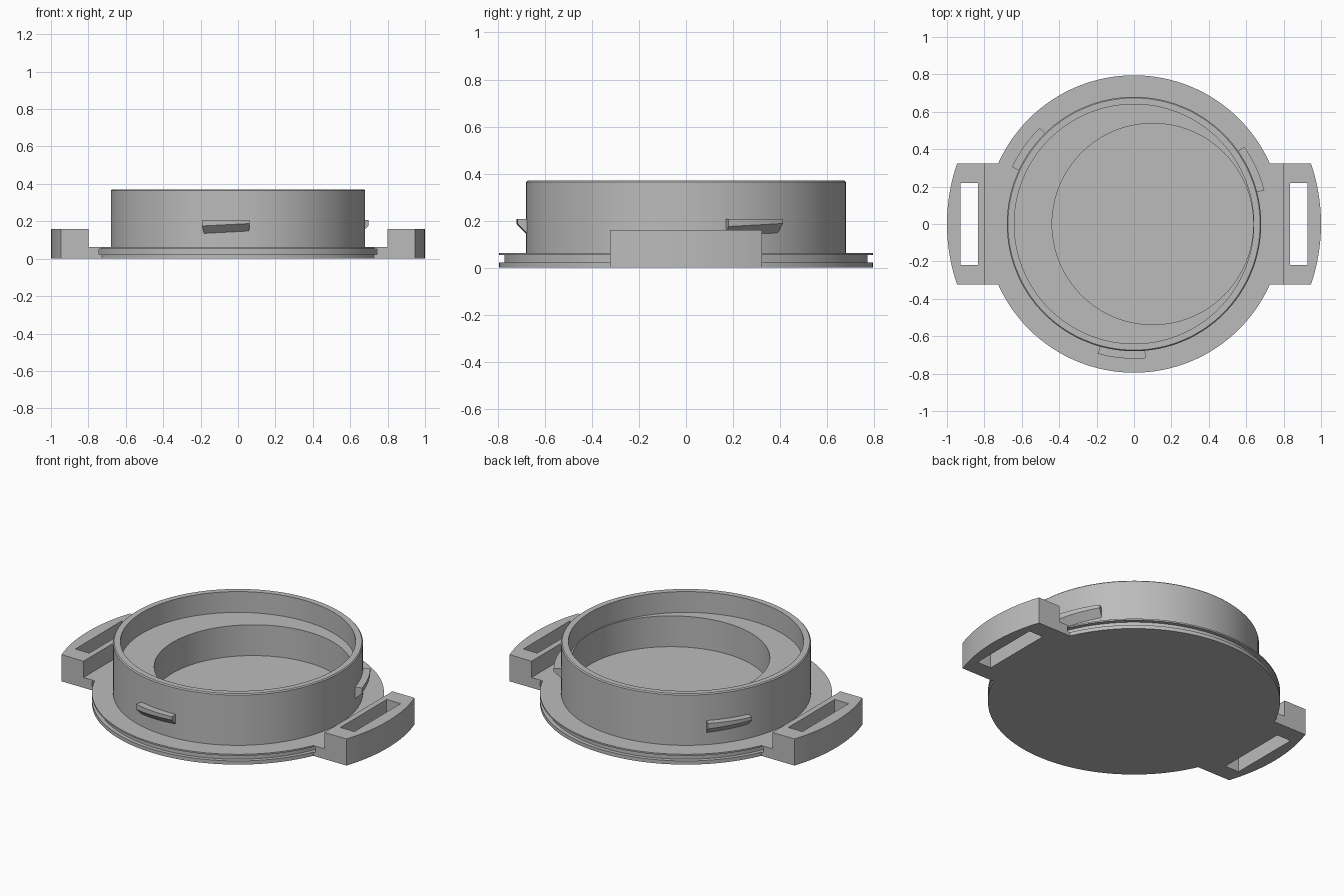
import bpy, bmesh, math
from mathutils import Matrix

cube = bpy.data.objects.get("Cube")
if cube:
    bpy.data.objects.remove(cube, do_unlink=True)

grey = bpy.data.materials.new("plain grey")
grey.use_nodes = True
colour = (0.50, 0.50, 0.50, 1)
grey.diffuse_color = colour
grey.node_tree.nodes["Principled BSDF"].inputs["Base Color"].default_value = colour


def finish(name, bm):
    bmesh.ops.remove_doubles(bm, verts=bm.verts, dist=1e-5)
    bmesh.ops.recalc_face_normals(bm, faces=bm.faces)
    mesh = bpy.data.meshes.new(name)
    bm.to_mesh(mesh)
    bm.free()
    mesh.materials.append(grey)
    obj = bpy.data.objects.new(name, mesh)
    bpy.context.collection.objects.link(obj)
    return obj


def lathe(name, profile, closed=False, segments=128, offset=0):
    """Spin an (r, z) profile round the z axis."""
    bm = bmesh.new()
    verts = [bm.verts.new((r, 0, z)) for r, z in profile]
    edges = [bm.edges.new(pair) for pair in zip(verts, verts[1:])]
    if closed:
        edges.append(bm.edges.new((verts[-1], verts[0])))
    bmesh.ops.spin(bm, geom=verts + edges, axis=(0, 0, 1), cent=(0, 0, 0),
                   angle=2 * math.pi, steps=segments)
    bmesh.ops.translate(bm, verts=bm.verts, vec=(offset, 0, 0))
    return finish(name, bm)


def prism(name, outline, z0, z1, turn=0):
    """Extrude an xy outline upwards, then turn it about z."""
    bm = bmesh.new()
    face = bm.faces.new([bm.verts.new((x, y, z0)) for x, y in outline])
    top = bmesh.ops.extrude_face_region(bm, geom=[face])["geom"]
    bmesh.ops.translate(bm, verts=[v for v in top if isinstance(v, bmesh.types.BMVert)],
                        vec=(0, 0, z1 - z0))
    bmesh.ops.transform(bm, matrix=Matrix.Rotation(turn, 4, 'Z'), verts=bm.verts)
    return finish(name, bm)


def rect(x0, x1, half):
    return [(x0, -half), (x1, -half), (x1, half), (x0, half)]


def select(obj):
    bpy.ops.object.select_all(action='DESELECT')
    obj.select_set(True)
    bpy.context.view_layer.objects.active = obj


def combine(target, other, operation):
    select(target)
    mod = target.modifiers.new("combine", 'BOOLEAN')
    mod.operation, mod.object, mod.solver = operation, other, 'EXACT'
    bpy.ops.object.modifier_apply(modifier=mod.name)
    bpy.data.objects.remove(other, do_unlink=True)


FLANGE_R, FLANGE_Z = 0.795, 0.062
WALL_R, BORE_R, RIM_Z, LEDGE_Z = 0.68, 0.64, 0.37, 0.245
ARM_HALF = 0.323

# Flange, round wall and inner ledge
body = lathe("cap_body", [
    (0, 0), (FLANGE_R, 0), (FLANGE_R, FLANGE_Z), (WALL_R, FLANGE_Z),
    (WALL_R, RIM_Z - 0.006), (WALL_R - 0.006, RIM_Z), (BORE_R, RIM_Z),
    (BORE_R, LEDGE_Z), (0, LEDGE_Z)])

# Side handles: low root, tall grip with a curved outer edge
edge = math.asin(ARM_HALF)
arc = [(math.cos(a), math.sin(a)) for a in (edge * (i / 8 - 1) for i in range(17))]
grip = [(0.80, -ARM_HALF)] + arc + [(0.80, ARM_HALF)]
for turn in (0, math.pi):
    handle = prism("handle", grip, 0, 0.16, turn)
    combine(handle, prism("handle_root", rect(0.70, 0.82, ARM_HALF), 0, FLANGE_Z, turn), 'UNION')
    combine(handle, prism("strap_slot", rect(0.834, 0.927, 0.22), -0.1, 0.3, turn), 'DIFFERENCE')
    combine(body, handle, 'UNION')

# Groove round the flange and off-centre pocket
combine(body, lathe("groove", [(0.772, 0.022), (0.81, 0.022), (0.81, 0.053), (0.772, 0.053)],
                    closed=True), 'DIFFERENCE')
combine(body, lathe("pocket", [(0, 0.06), (0.538, 0.06), (0.538, 0.3), (0, 0.3)],
                    offset=0.1), 'DIFFERENCE')


# Three bayonet lugs, slightly pitched, with sloped undersides
def lug(name, start, span=20.5, steps=8):
    bm = bmesh.new()
    rings = []
    for i in range(steps + 1):
        a = math.radians(start + span * i / steps)
        rise = 0.013 * i / steps
        section = [(0.67, 0.207), (0.72, 0.207), (0.72, 0.175 + rise),
                   (WALL_R, 0.135 + rise), (0.67, 0.135 + rise)]
        rings.append([bm.verts.new((r * math.cos(a), r * math.sin(a), z)) for r, z in section])
    for low, high in zip(rings, rings[1:]):
        for k in range(len(low)):
            j = (k + 1) % len(low)
            bm.faces.new((low[k], low[j], high[j], high[k]))
    bm.faces.new(rings[0])
    bm.faces.new(rings[-1])
    return finish(name, bm)


lugs = [lug(f"{place}_lug", 14.5 + 120 * i)
        for i, place in enumerate(("left", "back_right", "front"))]

for obj in [body] + lugs:
    select(obj)
    bpy.ops.object.shade_smooth_by_angle(angle=math.radians(25))
